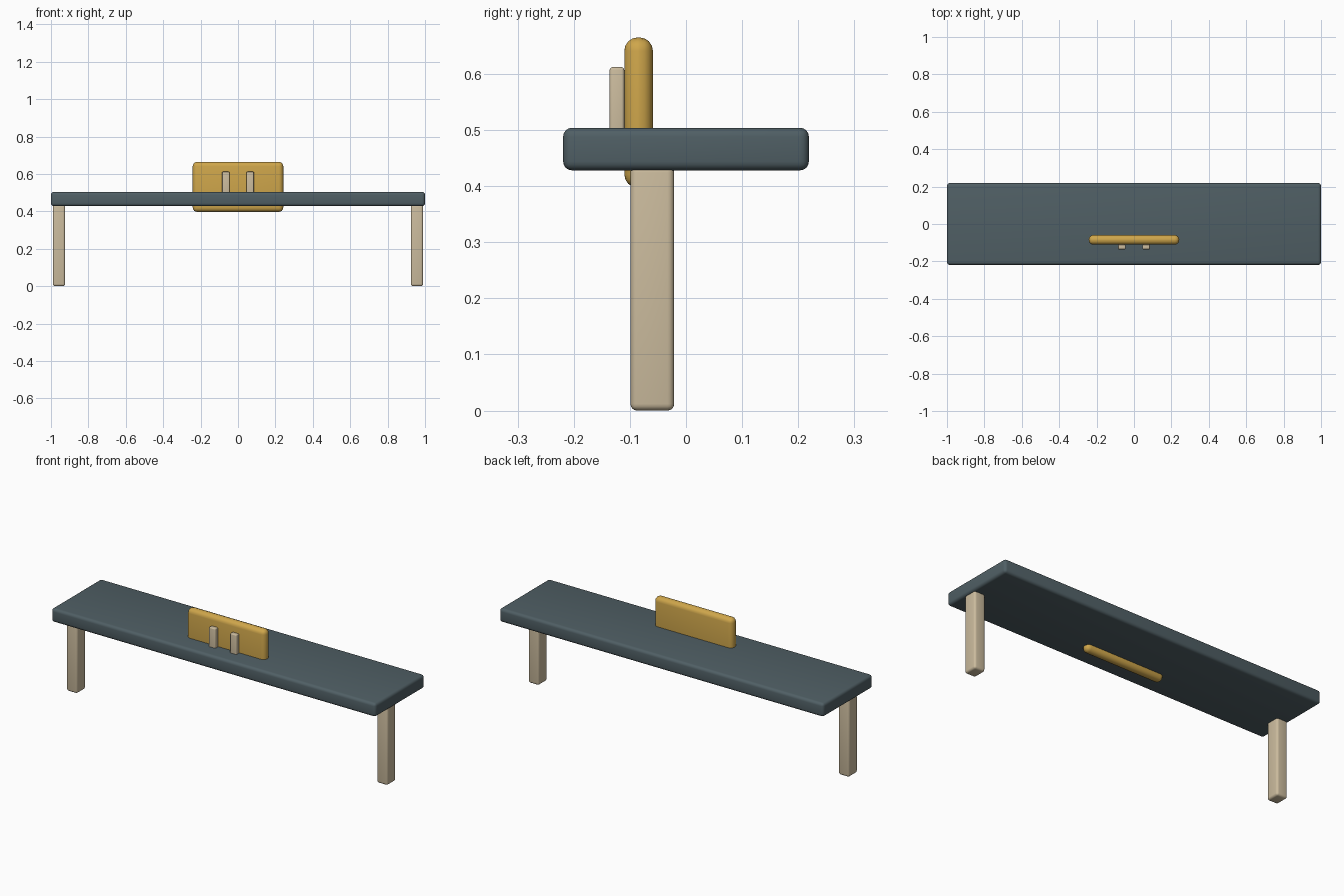
import bpy

if "Cube" in bpy.data.objects:
    bpy.data.objects.remove(bpy.data.objects["Cube"])


def material(name, color):
    mat = bpy.data.materials.new(name)
    mat.diffuse_color = (*color, 1.0)
    mat.use_nodes = True
    mat.node_tree.nodes["Principled BSDF"].inputs["Base Color"].default_value = mat.diffuse_color
    return mat


slate = material("slate grey", (0.08, 0.115, 0.13))
wood = material("pale wood", (0.60, 0.50, 0.34))
gold = material("golden yellow", (0.62, 0.38, 0.07))


def rounded_box(name, low, high, bevel, mat, segments=4):
    """Box between two corners with rounded, smooth-shaded edges."""
    center = [(a + b) / 2 for a, b in zip(low, high)]
    bpy.ops.mesh.primitive_cube_add(size=1, location=center)
    obj = bpy.context.object
    obj.name = name
    obj.scale = [b - a for a, b in zip(low, high)]
    bpy.ops.object.transform_apply(location=False, rotation=False, scale=True)
    mod = obj.modifiers.new("rounded edges", 'BEVEL')
    mod.width = bevel
    mod.segments = segments
    bpy.ops.object.modifier_apply(modifier=mod.name)
    bpy.ops.object.shade_smooth_by_angle()
    obj.data.materials.append(mat)
    return obj


# Long flat top
rounded_box("table_top", (-1, -0.219, 0.428), (1, 0.219, 0.504), 0.016, slate)

# Upright panel passing through the top
rounded_box("center_panel", (-0.242, -0.11, 0.397), (0.242, -0.059, 0.665),
            0.024, gold)

# Legs and the small posts in front of the panel, one pair each
for side, x in (("left", -1), ("right", 1)):
    rounded_box(side + "_leg", (x * 0.957 - 0.033, -0.099, 0.002 - 0.002),
                (x * 0.957 + 0.033, -0.021, 0.436), 0.012, wood)
    rounded_box(side + "_post", (x * 0.065 - 0.02, -0.136, 0.44),
                (x * 0.065 + 0.02, -0.110, 0.612), 0.005, wood, 3)
